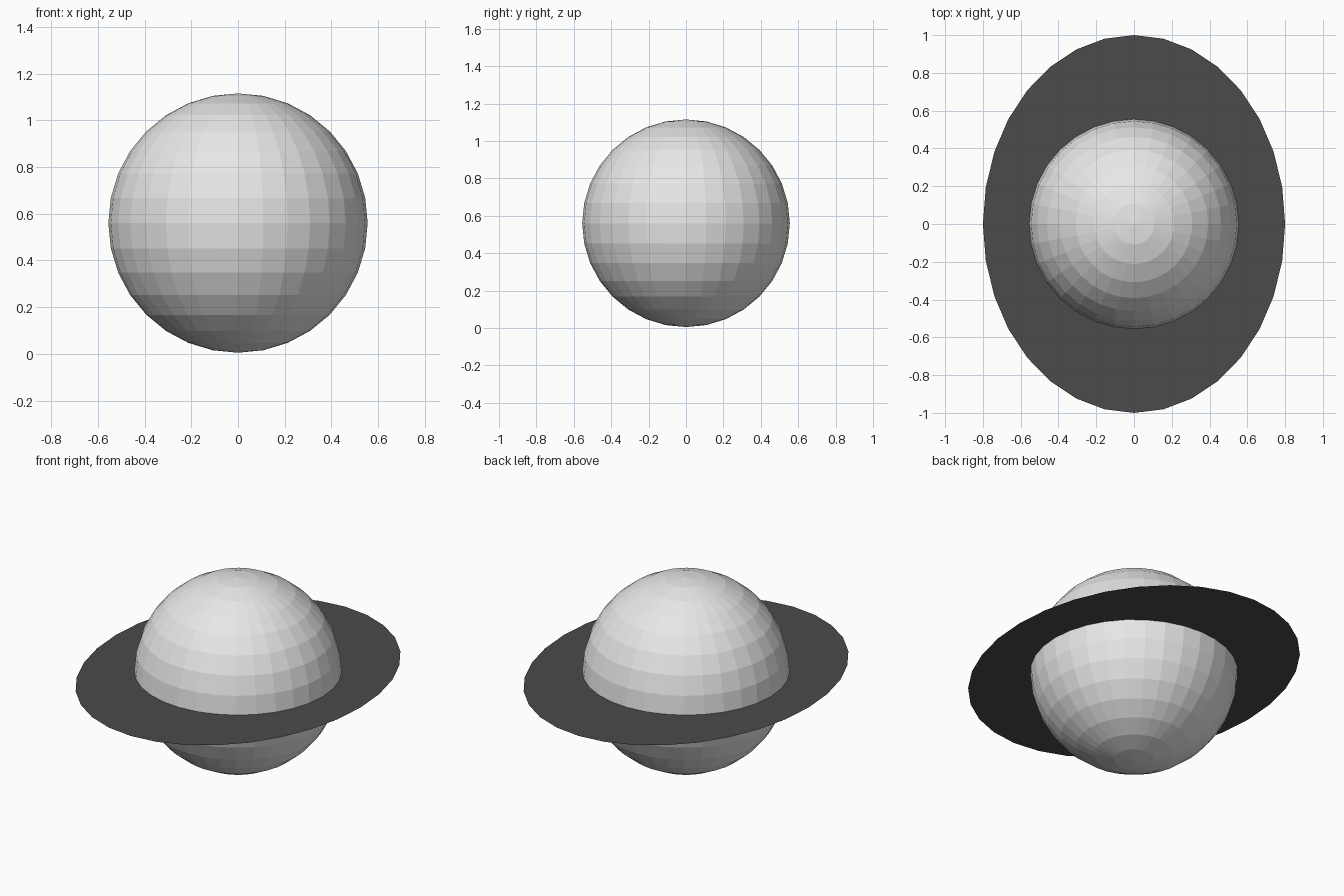
import bpy, bmesh, math

if "Cube" in bpy.data.objects:
    bpy.data.objects.remove(bpy.data.objects["Cube"])

CENTRE_Z = 0.56
RADIUS = 0.555


def material(name, value):
    mat = bpy.data.materials.new(name)
    mat.diffuse_color = (value, value, value, 1)
    mat.use_nodes = True
    mat.node_tree.nodes["Principled BSDF"].inputs["Base Color"].default_value = mat.diffuse_color
    return mat


def add_object(name, bm, mat):
    mesh = bpy.data.meshes.new(name)
    bm.to_mesh(mesh)
    bm.free()
    mesh.materials.append(mat)
    obj = bpy.data.objects.new(name, mesh)
    obj.location.z = CENTRE_Z
    bpy.context.collection.objects.link(obj)
    return obj


light_grey = material("light grey", 0.8)
dark_grey = material("dark grey", 0.07)

# Faceted planet ball
bm = bmesh.new()
bmesh.ops.create_uvsphere(bm, u_segments=32, v_segments=16, radius=RADIUS)
add_object("planet", bm, light_grey)

# Paper-thin oval ring, tucked just inside the ball
bm = bmesh.new()
loops = []
for rx, ry in ((0.5, 0.5), (0.8, 1.0)):
    loops.append([bm.verts.new((rx * math.cos(a), ry * math.sin(a), 0))
                  for a in (math.tau * i / 32 for i in range(32))])
inner, outer = loops
for i in range(32):
    j = (i + 1) % 32
    bm.faces.new((inner[i], outer[i], outer[j], inner[j]))
add_object("ring", bm, dark_grey)
